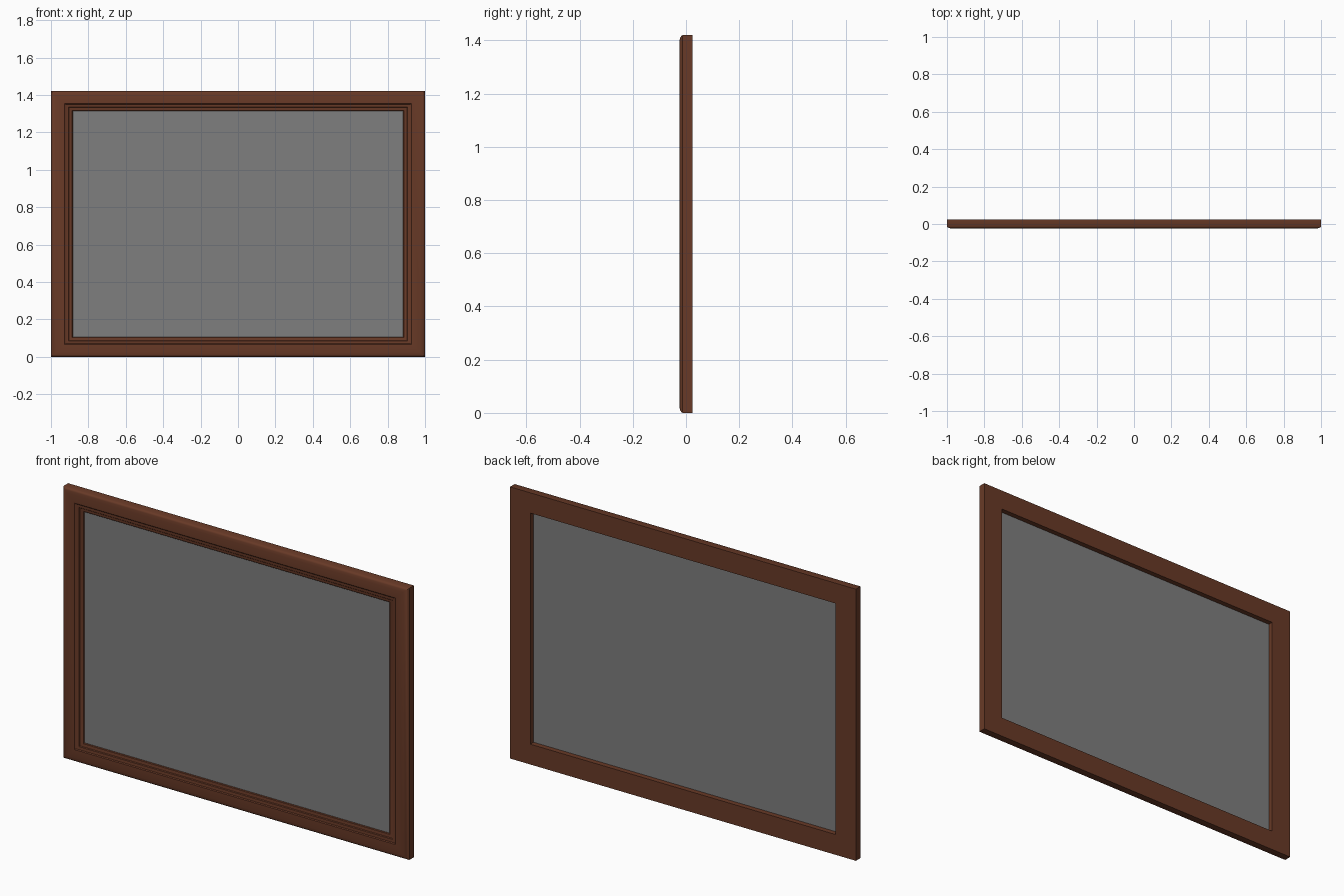
import bpy, bmesh

if "Cube" in bpy.data.objects:
    bpy.data.objects.remove(bpy.data.objects["Cube"])

W, H = 1.0, 1.42          # half width, height
RAIL_X, RAIL_Z = 0.117, 0.106   # stile and rail widths


def material(name, rgb):
    m = bpy.data.materials.new(name)
    m.diffuse_color = (*rgb, 1)
    m.use_nodes = True
    m.node_tree.nodes["Principled BSDF"].inputs["Base Color"].default_value = m.diffuse_color
    return m


def finish(name, bm, mat):
    bmesh.ops.recalc_face_normals(bm, faces=bm.faces)
    me = bpy.data.meshes.new(name)
    bm.to_mesh(me)
    bm.free()
    ob = bpy.data.objects.new(name, me)
    bpy.context.collection.objects.link(ob)
    me.materials.append(mat)
    return ob


wood = material("brown wood", (0.14, 0.042, 0.020))
grey = material("grey panel", (0.21, 0.21, 0.21))

# Moulding profile: (inset as fraction of rail width, depth y), a closed loop
profile = [(0, 0.025), (0, -0.013), (0.03, -0.018), (0.1, -0.022), (0.22, -0.025),
           (0.62, -0.025), (0.66, -0.021), (0.80, -0.019), (0.83, -0.015),
           (0.97, -0.012), (1, -0.008), (1, 0.025)]

# Frame: profile swept round four mitred corners
bm = bmesh.new()
rings = []
for f, y in profile:
    x, z = W - f * RAIL_X, f * RAIL_Z
    rings.append([bm.verts.new(c) for c in
                  ((-x, y, z), (x, y, z), (x, y, H - z), (-x, y, H - z))])
for i, a in enumerate(rings):
    b = rings[(i + 1) % len(rings)]
    for k in range(4):
        n = (k + 1) % 4
        bm.faces.new((a[k], a[n], b[n], b[k]))
frame = finish("picture_frame", bm, wood)
bpy.context.view_layer.objects.active = frame
frame.select_set(True)
bpy.ops.object.shade_smooth_by_angle(angle=0.6)

# Panel: thin board held inside the opening
bm = bmesh.new()
bmesh.ops.create_cube(bm, size=1)
for v in bm.verts:
    v.co.x *= 2 * (W - RAIL_X) + 0.004
    v.co.y *= 0.004
    v.co.y -= 0.004
    v.co.z = v.co.z * (H - 2 * RAIL_Z + 0.004) + H / 2
finish("panel", bm, grey)
